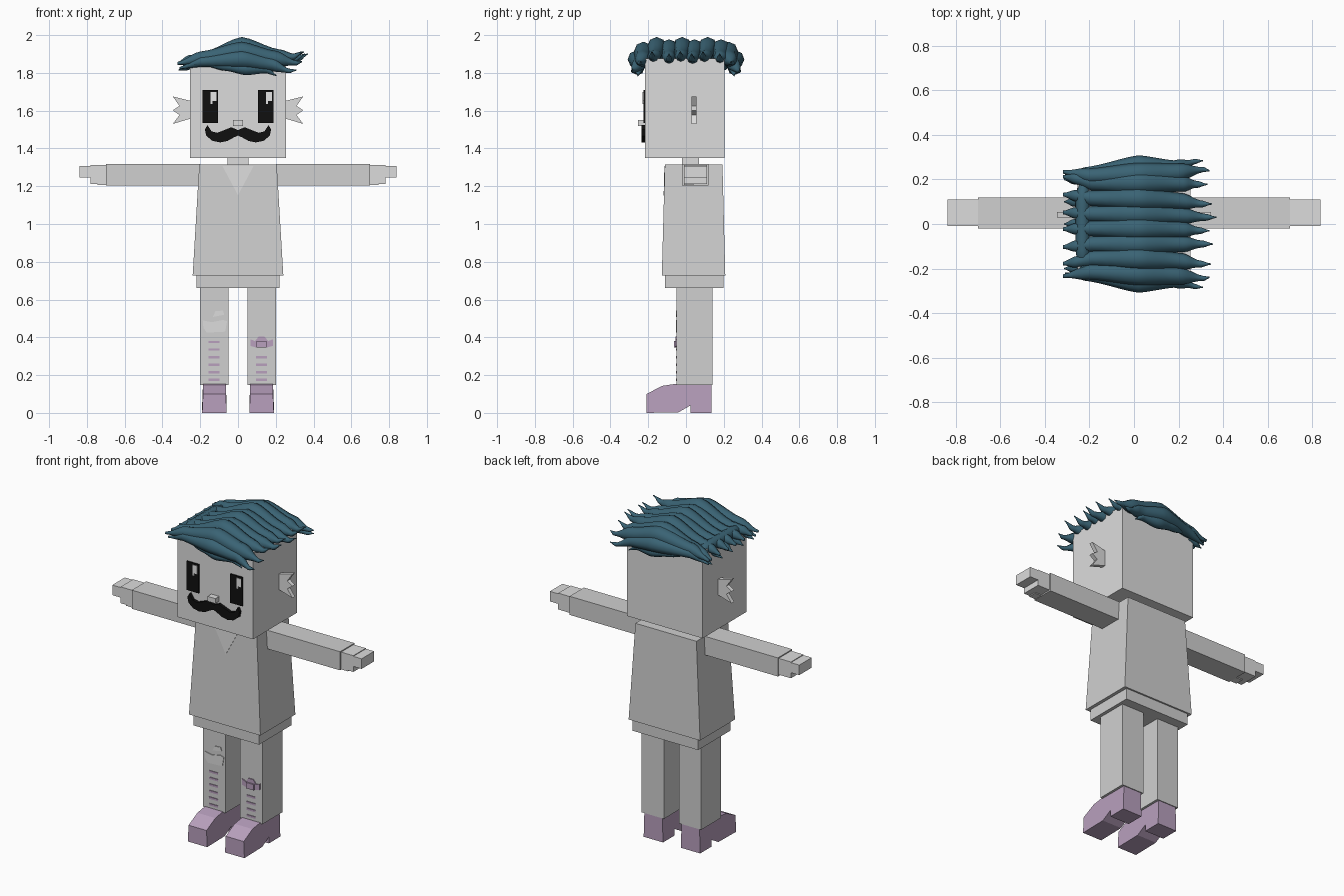
import bpy
import bmesh
import math
from mathutils import Vector

default_cube = bpy.data.objects.get("Cube")
if default_cube:
    bpy.data.objects.remove(default_cube, do_unlink=True)


def make_material(name, color):
    material = bpy.data.materials.new(name)
    material.use_nodes = True
    rgba = (*color, 1.0)
    material.diffuse_color = rgba
    material.node_tree.nodes["Principled BSDF"].inputs["Base Color"].default_value = rgba
    return material


pale_grey = make_material("pale grey skin", (0.72, 0.72, 0.72))
cloth_grey = make_material("grey cloth", (0.63, 0.63, 0.63))
hair_blue = make_material("dark teal hair", (0.042, 0.125, 0.175))
shoe_purple = make_material("dusty purple", (0.48, 0.35, 0.51))
ink_black = make_material("black", (0.005, 0.005, 0.005))
eye_white = make_material("white", (0.85, 0.85, 0.85))


def finish(name, mesh_data, material, smooth=False):
    """Turn a bmesh into a named, coloured object."""
    bmesh.ops.recalc_face_normals(mesh_data, faces=mesh_data.faces[:])
    mesh = bpy.data.meshes.new(name)
    mesh_data.to_mesh(mesh)
    mesh_data.free()
    mesh.materials.append(material)
    for polygon in mesh.polygons:
        polygon.use_smooth = smooth
    part = bpy.data.objects.new(name, mesh)
    bpy.context.collection.objects.link(part)
    return part


def box(name, x, y, z, material, top_x=None, top_y=None):
    """Box from ranges, optionally tapered towards the top."""
    bm = bmesh.new()
    bmesh.ops.create_cube(bm, size=1)
    for vert in bm.verts:
        is_top = vert.co.z > 0
        range_x = top_x if is_top and top_x else x
        range_y = top_y if is_top and top_y else y
        vert.co = (range_x[vert.co.x > 0], range_y[vert.co.y > 0], z[is_top])
    return finish(name, bm, material)


def prism(name, outline, along, start, end, material):
    """Extrude an outline: (x, z) along y, or (y, z) along x."""
    bm = bmesh.new()
    place = (lambda a, b: (a, start, b)) if along == "y" else (lambda a, b: (start, a, b))
    face = bm.faces.new([bm.verts.new(place(a, b)) for a, b in outline])
    extruded = bmesh.ops.extrude_face_region(bm, geom=[face])["geom"]
    offset = Vector((0, end - start, 0) if along == "y" else (end - start, 0, 0))
    moved = [item for item in extruded if isinstance(item, bmesh.types.BMVert)]
    bmesh.ops.translate(bm, verts=moved, vec=offset)
    return finish(name, bm, material)


def lock(name, path, radii, flatten=1.0, along="x", sides=8, steps=5):
    """Tapered hair lock swept along x or y with a rounded section."""
    bm = bmesh.new()
    points = []
    for i in range(len(path) - 1):
        for step in range(steps):
            t = step / steps
            ease = t * t * (3 - 2 * t)
            centre = Vector(path[i]).lerp(Vector(path[i + 1]), t)
            centre.z = path[i][2] + (path[i + 1][2] - path[i][2]) * (t + ease) / 2
            points.append((centre, radii[i] + (radii[i + 1] - radii[i]) * ease))
    points.append((Vector(path[-1]), radii[-1]))
    rings = []
    for centre, radius in points:
        ring = []
        for k in range(sides):
            angle = math.tau * k / sides
            across, up = radius * math.cos(angle), radius * flatten * math.sin(angle)
            offset = (0, across, up) if along == "x" else (across, 0, up)
            ring.append(bm.verts.new(centre + Vector(offset)))
        rings.append(ring)
    for first, second in zip(rings, rings[1:]):
        for k in range(sides):
            n = (k + 1) % sides
            bm.faces.new((first[k], first[n], second[n], second[k]))
    bm.faces.new(rings[0])
    bm.faces.new(rings[-1])
    return finish(name, bm, hair_blue, smooth=True)


def mirrored(outline):
    """Close a half outline by reflecting it about the centre line."""
    return outline + [(-a, b) for a, b in reversed(outline) if a > 0]


# Head, neck and nose
box("head", (-0.254, 0.254), (-0.218, 0.203), (1.35, 1.875), pale_grey)
box("neck", (-0.056, 0.056), (-0.02, 0.07), (1.3, 1.36), pale_grey)
box("nose", (-0.026, 0.026), (-0.255, -0.21), (1.52, 1.55), pale_grey)

# Eyes with two highlights on the same side
for side, centre in (("left", 0.146), ("right", -0.148)):
    box(side + "_eye", (centre - 0.041, centre + 0.041), (-0.226, -0.217), (1.535, 1.71), ink_black)
    box(side + "_eye_glint", (centre + 0.003, centre + 0.034), (-0.229, -0.225),
        (1.65, 1.7), eye_white)
    box(side + "_eye_small_glint", (centre + 0.003, centre + 0.014), (-0.229, -0.225),
        (1.635, 1.65), eye_white)

# Moustache
moustache = [(0, 1.497), (0.035, 1.512), (0.07, 1.498), (0.11, 1.483), (0.14, 1.49),
             (0.162, 1.523), (0.175, 1.5), (0.168, 1.467), (0.135, 1.44),
             (0.095, 1.432), (0.055, 1.44), (0.025, 1.457), (0, 1.468)]
prism("moustache", mirrored(moustache), "y", -0.236, -0.217, ink_black)

# Torso, neckline and hem
box("tunic", (-0.24, 0.24), (-0.128, 0.208), (0.727, 1.315), cloth_grey,
    (-0.205, 0.205), (-0.112, 0.193))
box("hem", (-0.22, 0.22), (-0.112, 0.198), (0.66, 0.73), cloth_grey)
neckline = prism("neckline", [(-0.083, 1.308), (0.083, 1.308), (0, 1.152)], "y",
                 -0.002, 0.004, pale_grey)
for vert in neckline.data.vertices:
    vert.co.y += -0.112 - (1.315 - vert.co.z) * 0.0272

# Limbs, ears and shoes
ear = [(0.245, 1.65), (0.345, 1.675), (0.31, 1.625), (0.345, 1.602),
       (0.31, 1.577), (0.345, 1.53), (0.245, 1.56)]
shoe = [(-0.21, 0), (-0.21, 0.1), (-0.125, 0.143), (-0.06, 0.153), (0.135, 0.153),
        (0.135, 0), (0.025, 0), (0.025, 0.04), (-0.04, 0.003)]
for side, s in (("left", 1), ("right", -1)):
    def span(a, b):
        return (a, b) if s > 0 else (-b, -a)

    box(side + "_arm", span(0.2, 0.7), (-0.02, 0.118), (1.205, 1.318), cloth_grey)
    box(side + "_palm", span(0.7, 0.782), (-0.01, 0.11), (1.213, 1.312), pale_grey)
    box(side + "_thumb", span(0.7, 0.745), (-0.01, 0.04), (1.207, 1.22), pale_grey)
    box(side + "_fingers", span(0.78, 0.838), (-0.01, 0.11), (1.247, 1.308), pale_grey)
    prism(side + "_ear", [(a * s, b) for a, b in ear], "y", 0.03, 0.055, pale_grey)
    box(side + "_leg", span(0.05, 0.2), (-0.05, 0.14), (0.148, 0.67), cloth_grey)
    shoe_part = prism(side + "_shoe", shoe, "x", s * 0.06, s * 0.19, shoe_purple)
    for vert in shoe_part.data.vertices:
        if vert.co.z > 0.09:
            vert.co.x += (s * 0.125 - vert.co.x) * 0.07

# Trouser stitches
for side, centre, count in (("right", -0.127, 6), ("left", 0.125, 4)):
    for i in range(count):
        z = 0.175 + i * 0.04
        box(f"{side}_stitch_{i + 1}", (centre - 0.029, centre + 0.029), (-0.054, -0.049),
            (z - 0.006, z + 0.006), shoe_purple)

# Knee tears and knotted band
prism("knee_tear", [(-0.187, 0.49), (-0.14, 0.48), (-0.08, 0.492), (-0.058, 0.485),
                    (-0.068, 0.43), (-0.165, 0.425), (-0.183, 0.45)],
      "y", -0.054, -0.049, pale_grey)
prism("small_tear", [(-0.133, 0.508), (-0.12, 0.538), (-0.08, 0.542), (-0.073, 0.52)],
      "y", -0.054, -0.049, pale_grey)
prism("knee_band", [(0.065, 0.39), (0.09, 0.38), (0.11, 0.405), (0.14, 0.405), (0.16, 0.38),
                    (0.185, 0.39), (0.185, 0.355), (0.15, 0.345), (0.1, 0.345), (0.065, 0.355)],
      "y", -0.056, -0.049, shoe_purple)
box("band_knot", (0.098, 0.15), (-0.064, -0.054), (0.345, 0.38), shoe_purple)

# Hair: crown locks sweep from the right side to upturned tips on the left
crown = [(-0.155, -0.18, 0.345), (-0.09, -0.09, 0.355), (-0.02, -0.03, 0.34),
         (0.045, 0.03, 0.37), (0.115, 0.09, 0.35), (0.185, 0.178, 0.33)]
for i, (y, tip_y, tip_x) in enumerate(crown):
    drop = 0.012 * (i % 2)
    path = [(-0.32, y * 1.15, 1.85), (-0.26, y * 1.1, 1.868), (-0.19, y, 1.872),
            (0.02, y, 1.94 - drop), (0.22, (y + tip_y) / 2, 1.888 - drop / 2),
            (tip_x - 0.05, tip_y, 1.885 - drop), (tip_x, tip_y, 1.912 - drop)]
    lock(f"crown_lock_{i + 1}", path, (0.008, 0.026, 0.036, 0.05, 0.036, 0.016, 0.003))

# Hair: layered locks hanging over the front and back edges
for side, s in (("front", -1), ("back", 1)):
    upper = [(-0.32, s * 0.235, 1.85), (-0.2, s * 0.215, 1.878), (0.02, s * 0.225, 1.915),
             (0.2, s * 0.23, 1.875), (0.31, s * 0.245, 1.852), (0.34, s * 0.24, 1.86)]
    lock(side + "_upper_lock", upper, (0.008, 0.035, 0.05, 0.042, 0.012, 0.003))
    middle = [(-0.31, s * 0.225, 1.825), (-0.2, s * 0.23, 1.86), (0.02, s * 0.262, 1.872),
              (0.18, s * 0.25, 1.845), (0.27, s * 0.28, 1.81), (0.31, s * 0.285, 1.815)]
    lock(side + "_middle_lock", middle, (0.006, 0.028, 0.047, 0.036, 0.012, 0.003))
    lower = [(-0.2, s * 0.225, 1.85), (-0.06, s * 0.25, 1.835), (0.04, s * 0.255, 1.822),
             (0.15, s * 0.25, 1.82), (0.205, s * 0.255, 1.785)]
    lock(side + "_lower_lock", lower, (0.008, 0.025, 0.034, 0.022, 0.003))

# Hair: roll along the parting side with small tufts below it
lock("side_roll", [(-0.225, -0.25, 1.85), (-0.23, -0.12, 1.87), (-0.23, 0.12, 1.87),
                   (-0.225, 0.25, 1.85)], (0.01, 0.032, 0.032, 0.01), along="y")
for i in range(5):
    y = -0.2 + 0.1 * i
    lock(f"side_tuft_{i + 1}", [(-0.22, y, 1.862), (-0.27, y, 1.835), (-0.315, y, 1.815)],
         (0.03, 0.022, 0.003))
